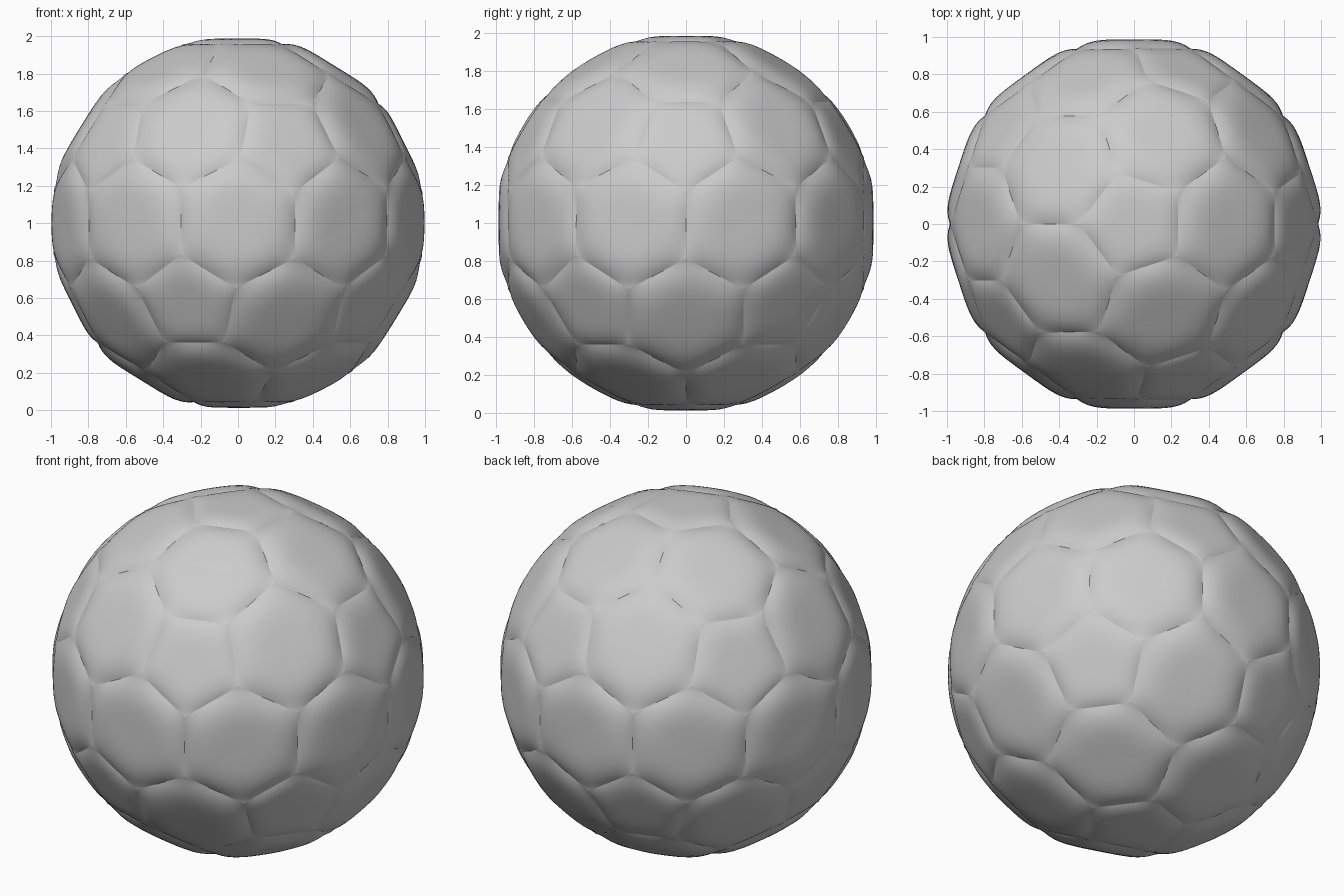
import bpy, bmesh, math
from itertools import combinations
from mathutils import Vector

if "Cube" in bpy.data.objects:
    bpy.data.objects.remove(bpy.data.objects["Cube"], do_unlink=True)

SEAM_R = 1.0          # radius of the seam corners
CROWN_R = 0.987       # radius of each panel's flat middle
PENT_ANGLE = math.radians(16.9)
RINGS = (0.2, 0.4, 0.55, 0.68, 0.78, 0.85, 0.9, 0.94, 0.97, 1.0)
STEPS = 10            # segments along each panel side


def direction(azimuth, elevation):
    a = math.radians(azimuth)
    return Vector((math.cos(a) * math.cos(elevation),
                   math.sin(a) * math.cos(elevation), math.sin(elevation)))


def near(a, b):
    return a.dot(b) > 0.4


# Twelve pentagon directions, and the triangles between them
tilt = math.atan(0.5)
pents = [Vector((0, 0, 1)), Vector((0, 0, -1))]
pents += [direction(72 * k, tilt) for k in range(5)]
pents += [direction(72 * k + 36, -tilt) for k in range(5)]
pairs = [p for p in combinations(range(12), 2) if near(pents[p[0]], pents[p[1]])]
triangles = [t for t in combinations(range(12), 3)
             if all(near(pents[a], pents[b]) for a, b in combinations(t, 2))]


def triangle_corner(tri):
    return sum((pents[i] for i in tri), Vector()).normalized() * SEAM_R


def pent_corner(i, tri):
    toward = triangle_corner(tri)
    side = (toward - pents[i] * toward.dot(pents[i])).normalized()
    return (pents[i] * math.cos(PENT_ANGLE) + side * math.sin(PENT_ANGLE)) * SEAM_R


def add_panel(bm, normal, corners):
    """A flat-topped cushion that falls away to its seams."""
    centre = sum(corners, Vector()) / len(corners)
    u = normal.orthogonal().normalized()
    v = normal.cross(u)
    corners = sorted(corners, key=lambda c: math.atan2(c.dot(v), c.dot(u)))
    sides = list(zip(corners, corners[1:] + corners[:1]))
    outs = [((b - a).cross(normal), a) for a, b in sides]
    rise = CROWN_R - centre.dot(normal)

    def puffed(p):
        height = rise
        for out, a in outs:
            s = out.dot(p - centre) / out.dot(a - centre)
            height *= 1 - min(1, max(0, s)) ** 5
        return bm.verts.new(p + normal * height)

    rim = [a.lerp(b, k / STEPS) for a, b in sides for k in range(STEPS)]
    hub = puffed(centre)
    inner = None
    for t in RINGS:
        ring = [puffed(centre.lerp(p, t)) for p in rim]
        for k in range(len(ring)):
            j = (k + 1) % len(ring)
            if inner is None:
                face = bm.faces.new((hub, ring[k], ring[j]))
            else:
                face = bm.faces.new((inner[k], ring[k], ring[j], inner[j]))
            face.smooth = True
        inner = ring
    # Keep the seam crisp
    for k in range(len(inner)):
        bm.edges.get((inner[k - 1], inner[k])).smooth = False


bm = bmesh.new()
# Pentagon panels
for i, normal in enumerate(pents):
    add_panel(bm, normal, [pent_corner(i, t) for t in triangles if i in t])
# Hexagon panels, one between each pair of neighbouring pentagons
for i, j in pairs:
    shared = [t for t in triangles if i in t and j in t]
    corners = [triangle_corner(t) for t in shared]
    corners += [pent_corner(k, t) for k in (i, j) for t in shared]
    add_panel(bm, (pents[i] + pents[j]).normalized(), corners)
bmesh.ops.remove_doubles(bm, verts=bm.verts[:], dist=0.0005)

mesh = bpy.data.meshes.new("ball")
bm.to_mesh(mesh)
bm.free()
ball = bpy.data.objects.new("ball", mesh)
ball.location.z = 1.0
bpy.context.collection.objects.link(ball)

# Plain grey all over
grey = bpy.data.materials.new("plain_grey")
grey.use_nodes = True
colour = (0.6, 0.6, 0.6, 1)
grey.diffuse_color = colour
grey.node_tree.nodes["Principled BSDF"].inputs["Base Color"].default_value = colour
mesh.materials.append(grey)
